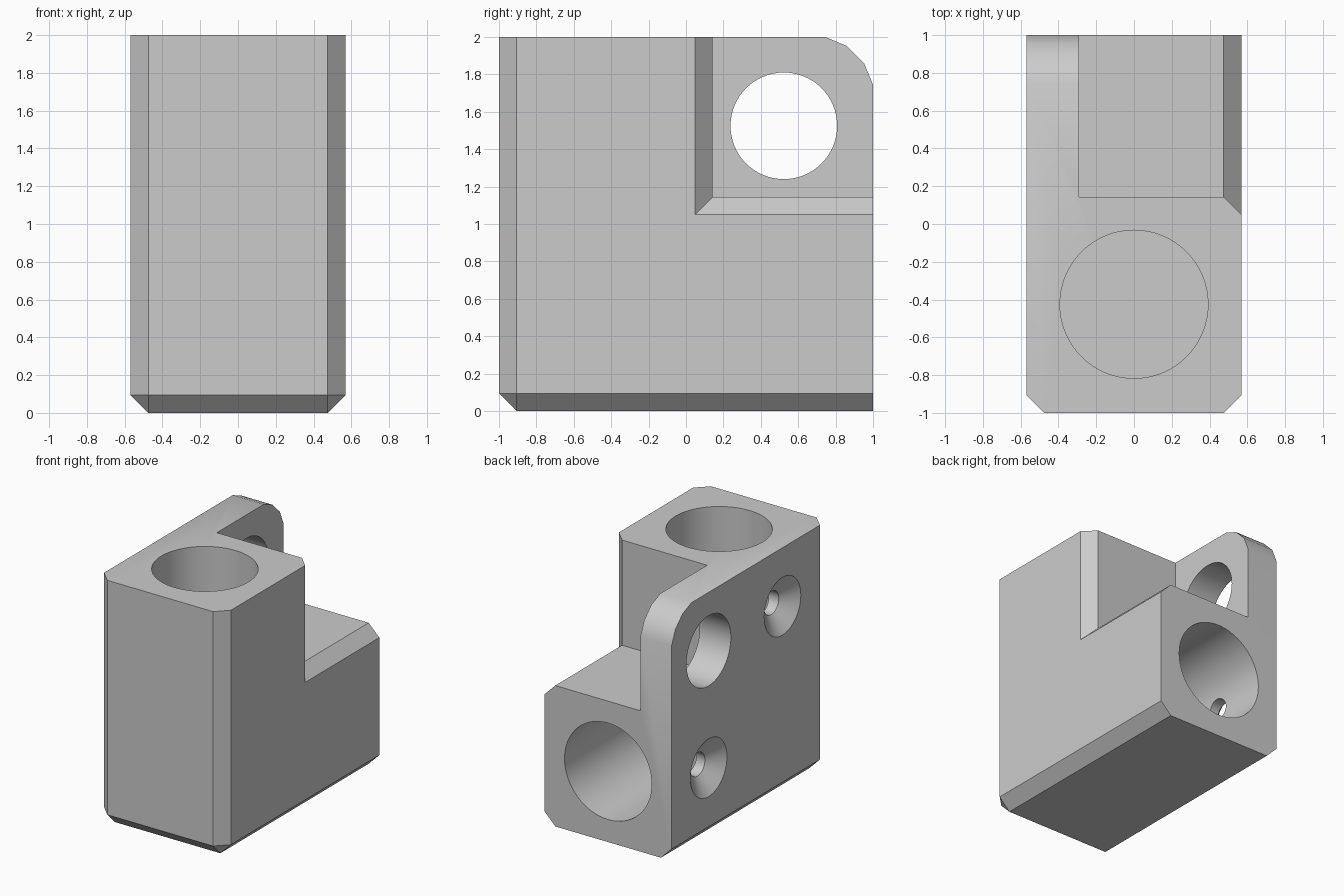
import bpy
import bmesh
from mathutils import Matrix, Vector

cube = bpy.data.objects.get("Cube")
if cube:
    bpy.data.objects.remove(cube, do_unlink=True)

W = 0.57        # half width
C = 0.095       # chamfer size
BORE = 0.392    # main bore radius

grey = bpy.data.materials.new("light grey")
grey.use_nodes = True
grey.diffuse_color = (0.6, 0.6, 0.6, 1)
grey.node_tree.nodes["Principled BSDF"].inputs["Base Color"].default_value = (0.6, 0.6, 0.6, 1)


def to_object(name, bm):
    bmesh.ops.recalc_face_normals(bm, faces=bm.faces)
    mesh = bpy.data.meshes.new(name)
    bm.to_mesh(mesh)
    bm.free()
    mesh.materials.append(grey)
    obj = bpy.data.objects.new(name, mesh)
    bpy.context.collection.objects.link(obj)
    return obj


def loft(sections):
    """Skin equal-length point loops and cap both ends."""
    bm = bmesh.new()
    loops = [[bm.verts.new(p) for p in s] for s in sections]
    n = len(loops[0])
    for a, b in zip(loops, loops[1:]):
        for i in range(n):
            j = (i + 1) % n
            bm.faces.new((a[i], a[j], b[j], b[i]))
    bm.faces.new(loops[0])
    bm.faces.new(loops[-1])
    return bm


def turned(start, direction, rings, sides=64):
    """Round tool along a direction; rings are (distance, radius)."""
    turn = Vector((0, 0, 1)).rotation_difference(Vector(direction))
    place = Matrix.Translation(start) @ turn.to_matrix().to_4x4()
    step = [Matrix.Rotation(6.2831853 * i / sides, 4, 'Z') for i in range(sides)]
    return loft([[place @ (s @ Vector((r, 0, d))) for s in step] for d, r in rings])


def cut(target, name, bm):
    tool = to_object(name, bm)
    tool.hide_render = True
    mod = target.modifiers.new(name, 'BOOLEAN')
    mod.operation = 'DIFFERENCE'
    mod.solver = 'EXACT'
    mod.object = tool
    bpy.context.view_layer.objects.active = target
    bpy.ops.object.modifier_apply(modifier=name)
    bpy.data.objects.remove(tool, do_unlink=True)


# Body: side profile with the rounded flange corner
profile = [(-1, 0), (1, 0), (1, 1.745), (0.952, 1.86), (0.86, 1.952), (0.745, 2), (-1, 2)]
bm = loft([[(x, y, z) for y, z in profile] for x in (-W, W)])


# Chamfer the bottom sides, the bottom front and the front uprights
def chamfered(edge):
    a, b = (v.co for v in edge.verts)
    low = a.z < 0.01 and b.z < 0.01
    front = a.y < -0.99 and b.y < -0.99
    side = abs(a.x - b.x) < 0.01
    return (low and (side or front)) or (front and side)


bmesh.ops.bevel(bm, geom=[e for e in bm.edges if chamfered(e)], offset=C,
                offset_type='OFFSET', segments=1, affect='EDGES')
body = to_object("mounting_block", bm)


# Notch behind the upright, flared to chamfer its outer edges
def notch_section(x, grow):
    y, z = 0.143 - grow, 1.145 - grow
    return [(x, y, z), (x, 1.5, z), (x, 1.5, 2.5), (x, y, 2.5)]


cut(body, "notch", loft([notch_section(-0.29, 0), notch_section(W - C, 0),
                         notch_section(W + C, 2 * C)]))

# Blind bores from the top and the back
cut(body, "top_bore", turned((0, -0.425, 2.2), (0, 0, -1), [(0, BORE), (1.15, BORE)]))
cut(body, "back_bore", turned((0, 1.2, 0.575), (0, -1, 0), [(0, BORE), (1.155, BORE)]))

# Through hole in the flange
cut(body, "flange_hole", turned((-0.8, 0.523, 1.525), (1, 0, 0), [(0, 0.285), (0.7, 0.285)]))

# Countersunk screw holes into both bores
for y, z in ((0.523, 0.575), (-0.425, 1.525)):
    rings = [(-0.1, 0.235), (0, 0.235), (0.1, 0.095), (0.4, 0.095)]
    cut(body, "screw_hole", turned((-W, y, z), (1, 0, 0), rings, 48))

bpy.ops.object.select_all(action='DESELECT')
body.select_set(True)
bpy.context.view_layer.objects.active = body
bpy.ops.object.shade_smooth_by_angle(angle=0.5)
